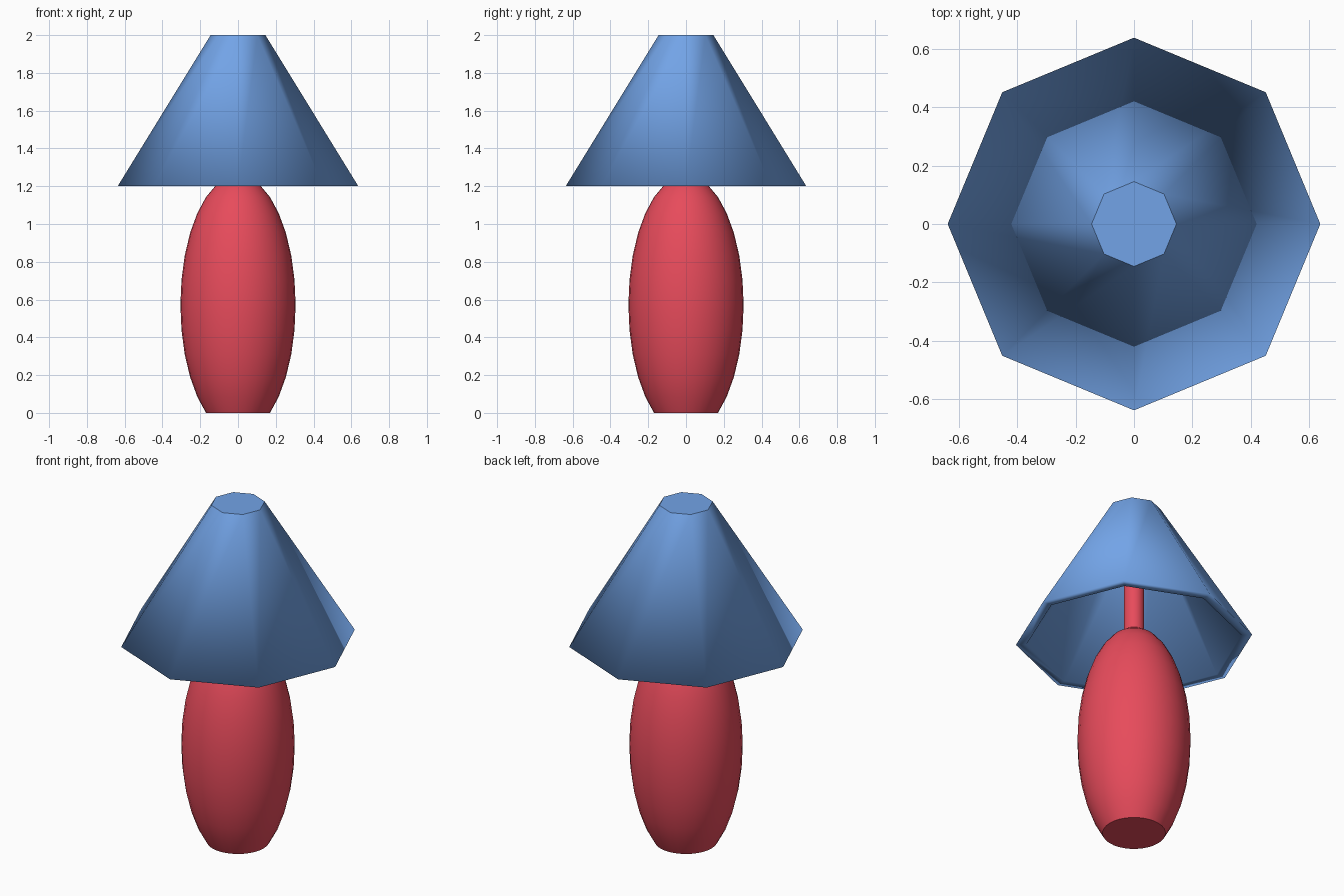
import bpy
import bmesh
import math

default_cube = bpy.data.objects.get("Cube")
if default_cube:
    bpy.data.objects.remove(default_cube, do_unlink=True)


def make_material(name, rgb):
    mat = bpy.data.materials.new(name)
    mat.use_nodes = True
    color = (*rgb, 1.0)
    mat.diffuse_color = color
    mat.node_tree.nodes["Principled BSDF"].inputs["Base Color"].default_value = color
    return mat


def finish(bm, name, mat):
    """Turn a bmesh into an object with smooth sides and crisp flat caps."""
    bmesh.ops.recalc_face_normals(bm, faces=bm.faces)
    for face in bm.faces:
        face.smooth = len(face.verts) <= 4
        if not face.smooth:
            for edge in face.edges:
                edge.smooth = False
    mesh = bpy.data.meshes.new(name)
    bm.to_mesh(mesh)
    bm.free()
    mesh.materials.append(mat)
    obj = bpy.data.objects.new(name, mesh)
    bpy.context.collection.objects.link(obj)
    return obj


def lathe(name, profile, sides, mat):
    """Sweep (radius, height) points around z and cap both ends."""
    bm = bmesh.new()
    rings = []
    for radius, z in profile:
        angles = [math.tau * i / sides for i in range(sides)]
        rings.append([bm.verts.new((radius * math.cos(a), radius * math.sin(a), z))
                      for a in angles])
    for low, high in zip(rings, rings[1:]):
        for i in range(sides):
            j = (i + 1) % sides
            bm.faces.new((low[i], low[j], high[j], high[i]))
    bm.faces.new(rings[0])
    bm.faces.new(rings[-1])
    return finish(bm, name, mat)


red = make_material("red glaze", (0.8, 0.07, 0.105))
blue = make_material("blue shade", (0.17, 0.37, 0.8))

# Lamp body: stretched sphere with its bottom rings cut away
RINGS, RADIUS, HALF_HEIGHT = 16, 0.305, 0.687
cut = HALF_HEIGHT * math.cos(math.pi * 13 / RINGS)
bm = bmesh.new()
bmesh.ops.create_uvsphere(bm, u_segments=32, v_segments=RINGS, radius=1)
bmesh.ops.scale(bm, vec=(RADIUS, RADIUS, HALF_HEIGHT), verts=bm.verts)
low_verts = [v for v in bm.verts if v.co.z < cut - 0.01]
bmesh.ops.delete(bm, geom=low_verts, context="VERTS")
rim = [e for e in bm.edges if e.is_boundary]
bmesh.ops.contextual_create(bm, geom=rim)
bmesh.ops.translate(bm, vec=(0, 0, -cut), verts=bm.verts)
finish(bm, "lamp_body", red)

# Stem reaching up into the shade
lathe("stem", [(0.055, 1.15), (0.055, 1.97)], 32, red)

# Octagonal shade: inner top, inner rim, outer rim, outer top
lathe("lamp_shade", [(0.12, 1.95), (0.58, 1.2), (0.637, 1.2), (0.145, 2.0)], 8, blue)
